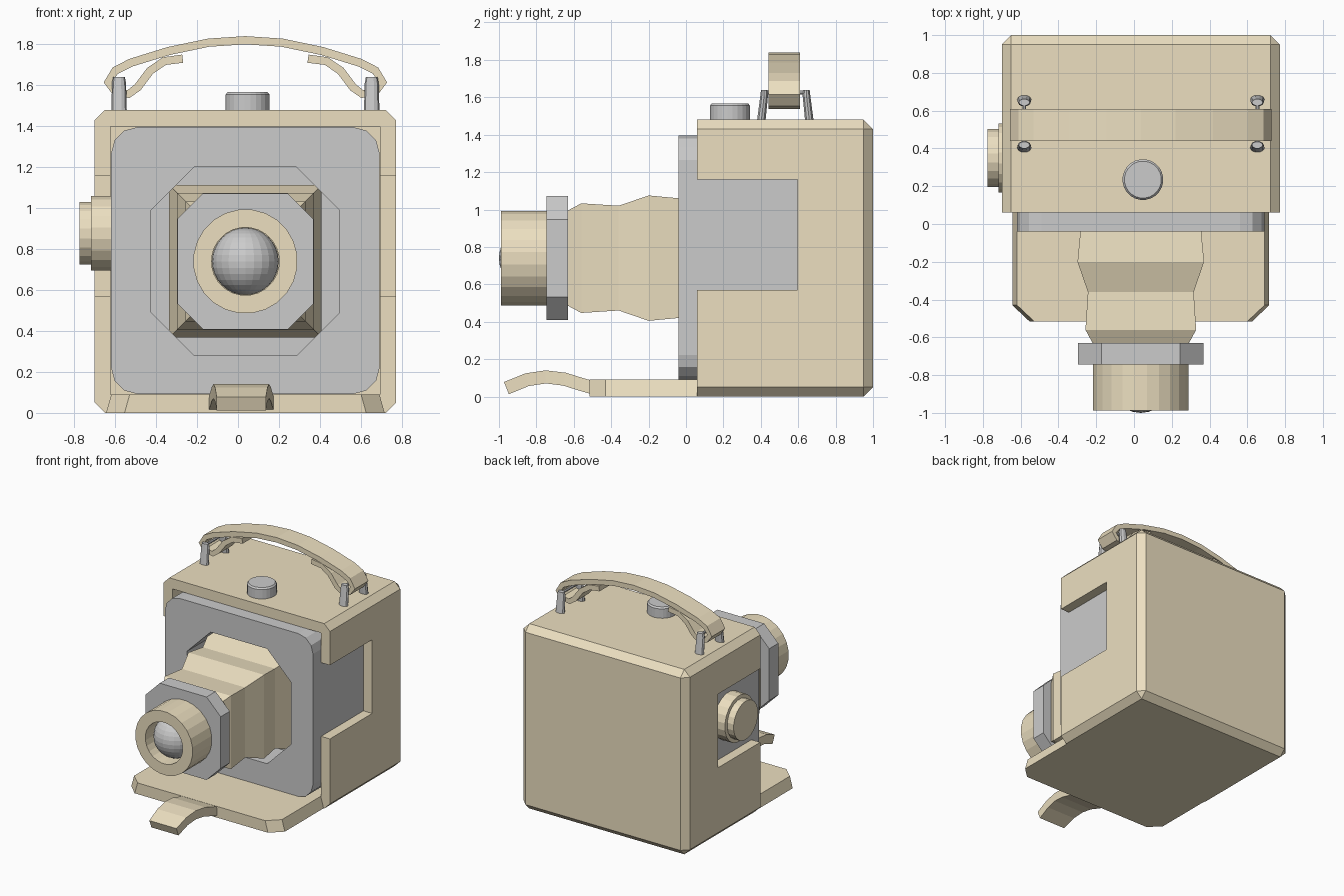
import bpy, bmesh, math
from mathutils import Vector

if "Cube" in bpy.data.objects:
    bpy.data.objects.remove(bpy.data.objects["Cube"])

CX, CZ = 0.036, 0.74          # symmetry axis of the body, height of the lens axis
tan = bpy.data.materials.new("tan")
tan.diffuse_color = (0.84, 0.74, 0.53, 1)
tan.use_nodes = True
tan.node_tree.nodes["Principled BSDF"].inputs["Base Color"].default_value = tan.diffuse_color


def finish(name, bm, mat=None):
    bmesh.ops.recalc_face_normals(bm, faces=bm.faces)
    me = bpy.data.meshes.new(name)
    bm.to_mesh(me)
    bm.free()
    ob = bpy.data.objects.new(name, me)
    bpy.context.collection.objects.link(ob)
    if mat:
        me.materials.append(mat)
    return ob


def loft(name, rings, mat=None):
    """Skin equal-length rings of points and cap both ends."""
    bm = bmesh.new()
    vs = [[bm.verts.new(p) for p in r] for r in rings]
    n = len(vs[0])
    for a, b in zip(vs, vs[1:]):
        for i in range(n):
            j = (i + 1) % n
            bm.faces.new((a[i], a[j], b[j], b[i]))
    bm.faces.new(vs[0])
    bm.faces.new(vs[-1])
    return finish(name, bm, mat)


def box(name, lo, hi, mat=None, bevel=0, segs=1, pick=None):
    """Box between two corners; bevels the edges accepted by pick(v1, v2)."""
    bm = bmesh.new()
    bmesh.ops.create_cube(bm, size=1)
    for v in bm.verts:
        v.co = Vector([lo[i] if v.co[i] < 0 else hi[i] for i in range(3)])
    if bevel:
        edges = [e for e in bm.edges if pick(e.verts[0].co, e.verts[1].co)]
        bmesh.ops.bevel(bm, geom=edges, offset=bevel, segments=segs, profile=0.5, affect='EDGES')
    return finish(name, bm, mat)


def turned(name, centre, axis, profile, n, mat=None):
    """Turned part: profile of (radius, position along axis)."""
    rings = []
    for r, t in profile:
        ring = []
        for k in range(n):
            a = 2 * math.pi * (k + 0.5) / n
            p = [r * math.cos(a), r * math.sin(a)]
            p.insert(axis, t)
            ring.append([p[i] + centre[i] for i in range(3)])
        rings.append(ring)
    return loft(name, rings, mat)


def octagon(h, c, y):
    k = h - c
    pts = [(h, -k), (h, k), (k, h), (-k, h), (-h, k), (-h, -k), (-k, -h), (k, -h)]
    return [(CX + x, y, CZ + z) for x, z in pts]


def ribbon(name, path, thick, place, mat):
    """Flat band following a 2D path; place(i, u, v) gives the two 3D side points."""
    P = [Vector(p) for p in path]
    rings = []
    for i, p in enumerate(P):
        a = (p - P[i - 1]).normalized() if i else Vector((0, 0))
        b = (P[i + 1] - p).normalized() if i < len(P) - 1 else Vector((0, 0))
        t = (a + b).normalized()
        n = Vector((-t.y, t.x)) * thick / 2
        l1, r1 = place(i, *(p + n))
        l2, r2 = place(i, *(p - n))
        rings.append([l1, r1, r2, l2])
    return loft(name, rings, mat)


def cut(ob, *cutters):
    for c in cutters:
        m = ob.modifiers.new("cut", 'BOOLEAN')
        m.object, m.operation, m.solver = c, 'DIFFERENCE', 'EXACT'
    dg = bpy.context.evaluated_depsgraph_get()
    me = bpy.data.meshes.new_from_object(ob.evaluated_get(dg))
    ob.modifiers.clear()
    ob.data = me
    for c in cutters:
        bpy.data.objects.remove(c)


# Outer case: chamfered except around the front, hollowed, with side windows
case = box("outer_case", (-0.70, 0.06, 0), (0.772, 1.0, 1.48), tan, 0.05, 1,
           lambda a, b: max(a.y, b.y) > 0.5)
cut(case,
    box("cavity", (-0.622, -0.2, 0.09), (0.694, 0.92, 1.398)),
    box("side_window", (-1, -0.2, 0.57), (1, 0.595, 1.16)))

# Grey inner body with rounded long edges and an octagonal recess
inner = box("inner_body", (-0.62, -0.04, 0.092), (0.692, 0.9, 1.396), None, 0.13, 3,
            lambda a, b: abs(a.y - b.y) > 0.5)
cut(inner, loft("recess", [octagon(0.46, 0.21, -0.2), octagon(0.46, 0.21, 0.22)]))

# Folding bed in front
def bed_ring(h, z):
    return [(CX + x, y, z) for x, y in
            [(-h, 0.07), (-h, -0.43), (-h + 0.09, -0.515), (h - 0.09, -0.515), (h, -0.43), (h, 0.07)]]
loft("bed", [bed_ring(0.68, 0), bed_ring(0.655, 0.09)], tan)

# Curved tongue at the front of the bed
tongue = [(-0.49, 0.045), (-0.56, 0.065), (-0.65, 0.093), (-0.75, 0.105), (-0.85, 0.09), (-0.96, 0.045)]
ribbon("bed_tongue", tongue, 0.07,
       lambda i, u, v: ((CX - 0.02 - 0.16 + 0.008 * i, u, v), (CX - 0.02 + 0.16 - 0.008 * i, u, v)), tan)

# Bellows: square folds
folds = [(0.24, 0.33), (0.12, 0.373), (-0.04, 0.32), (-0.20, 0.335), (-0.36, 0.28), (-0.56, 0.293), (-0.64, 0.25)]
loft("bellows", [[(CX + sx * h, y, CZ + sz * h) for sx, sz in ((-1, -1), (1, -1), (1, 1), (-1, 1))]
                 for y, h in folds], tan)

# Lens board, barrel and glass
loft("lens_board", [octagon(0.332, 0.125, -0.63), octagon(0.332, 0.125, -0.745)])
turned("lens_barrel", (CX, 0, CZ), 1,
       [(0.255, -0.74), (0.255, -0.988), (0.166, -0.988), (0.166, -0.85)], 24, tan)
bm = bmesh.new()
bmesh.ops.create_uvsphere(bm, u_segments=24, v_segments=16, radius=0.164)
bmesh.ops.translate(bm, verts=bm.verts, vec=(CX, -0.836, CZ))
finish("lens_glass", bm)

# Round side knob and top button
turned("side_knob", (0, 0.35, 0.877), 0,
       [(0.185, -0.60), (0.185, -0.718), (0.155, -0.718), (0.155, -0.775)], 20, tan)
turned("shutter_button", (0.047, 0.235, 0), 2,
       [(0.108, 1.47), (0.108, 1.555), (0.098, 1.567)], 24)

# Carrying strap: half path mirrored about the centre
half = [(-0.24, 0.09), (-0.30, -0.09)]
half = [(0.306, 1.73), (0.396, 1.718), (0.466, 1.67), (0.526, 1.59), (0.571, 1.557), (0.636, 1.57),
        (0.672, 1.615), (0.635, 1.672), (0.56, 1.71), (0.376, 1.767), (0.18, 1.808)]
path = [(CX - x, z) for x, z in half] + [(CX, 1.82)] + [(CX + x, z) for x, z in reversed(half)]
ribbon("carrying_strap", path, 0.04, lambda i, u, v: ((u, 0.44, v), (u, 0.61, v)), tan)

# Strap posts, slightly tapered ovals, joined by a thin rod
for side, s in (("left", -1), ("right", 1)):
    x = CX + s * 0.617
    for end, y0, y1 in (("front", 0.402, 0.418), ("rear", 0.66, 0.644)):
        rings = []
        for z, y, k in ((1.47, y0, 1), (1.61, y1, 0.9), (1.64, y1, 0.75)):
            rings.append([(x + 0.038 * k * math.cos(a), y + 0.024 * k * math.sin(a), z)
                          for a in [math.pi * j / 5 for j in range(10)]])
        loft(f"{side}_{end}_post", rings)
    turned(f"{side}_strap_rod", (x, 0, 1.625), 1, [(0.011, 0.40), (0.011, 0.66)], 8)
